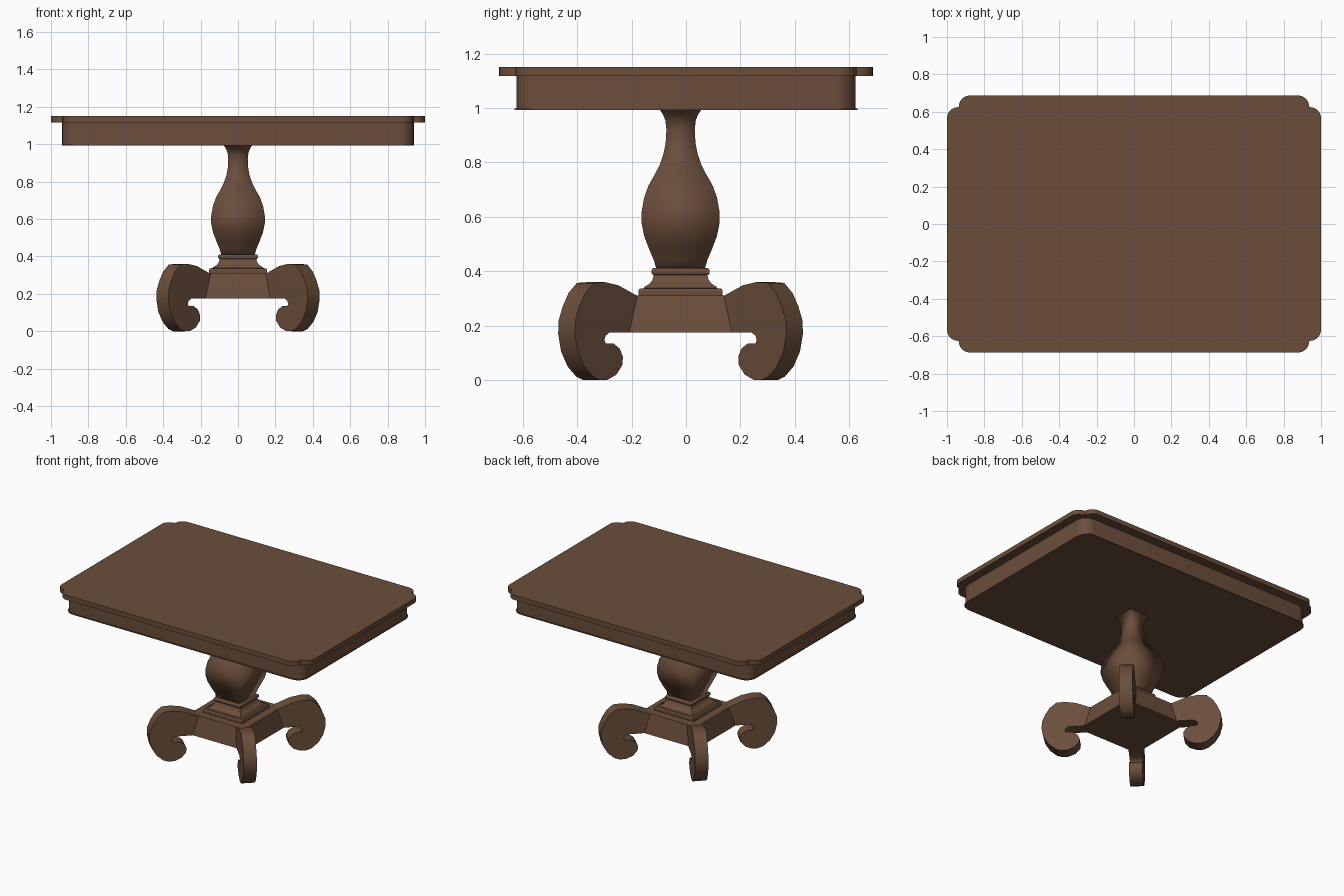
import bpy, bmesh, math
from mathutils import Matrix, Vector

cube = bpy.data.objects.get("Cube")
if cube:
    bpy.data.objects.remove(cube, do_unlink=True)

# One brown wood for the whole table
wood = bpy.data.materials.new("brown_wood")
wood.use_nodes = True
colour = (0.147, 0.076, 0.044, 1)
wood.diffuse_color = colour
bsdf = next(n for n in wood.node_tree.nodes if n.type == 'BSDF_PRINCIPLED')
bsdf.inputs["Base Color"].default_value = colour
bsdf.inputs["Roughness"].default_value = 0.7

BASE_Y = -0.02


def finish(name, bm, smooth_angle=None):
    """Turn a bmesh into an object, smooth below the given angle."""
    bmesh.ops.recalc_face_normals(bm, faces=bm.faces)
    mesh = bpy.data.meshes.new(name)
    bm.to_mesh(mesh)
    bm.free()
    mesh.materials.append(wood)
    obj = bpy.data.objects.new(name, mesh)
    bpy.context.collection.objects.link(obj)
    if smooth_angle:
        bpy.ops.object.select_all(action='DESELECT')
        obj.select_set(True)
        bpy.context.view_layer.objects.active = obj
        bpy.ops.object.shade_smooth_by_angle(angle=math.radians(smooth_angle))
    return obj


def prism(name, outline, direction, smooth_angle=None):
    """Extrude a closed outline of 3D points along a direction."""
    bm = bmesh.new()
    face = bm.faces.new([bm.verts.new(p) for p in outline])
    out = bmesh.ops.extrude_face_region(bm, geom=[face])
    moved = [g for g in out["geom"] if isinstance(g, bmesh.types.BMVert)]
    bmesh.ops.translate(bm, verts=moved, vec=direction)
    return finish(name, bm, smooth_angle)


def square_turning(name, profile, smooth_angle):
    """Stack square sections given as (half width, height)."""
    bm = bmesh.new()
    rings = [[bm.verts.new((sx * h, BASE_Y + sy * h, z))
              for sx, sy in ((-1, -1), (1, -1), (1, 1), (-1, 1))]
             for h, z in profile]
    for low, high in zip(rings, rings[1:]):
        for i in range(4):
            j = (i + 1) % 4
            bm.faces.new((low[i], low[j], high[j], high[i]))
    bm.faces.new(rings[0])
    bm.faces.new(rings[-1])
    return finish(name, bm, smooth_angle)


def arc(cx, cy, radius, steps=6):
    return [(cx + radius * math.cos(math.pi / 2 * i / steps),
             cy + radius * math.sin(math.pi / 2 * i / steps))
            for i in range(steps + 1)]


def four_corners(quarter, z):
    """Mirror a quarter outline, running from +x to +y, into a full one."""
    pts = list(quarter)
    pts += [(-x, y) for x, y in reversed(quarter)]
    pts += [(-x, -y) for x, y in quarter]
    pts += [(x, -y) for x, y in reversed(quarter)]
    return [(x, y, z) for x, y in pts]


# Table top with double-rounded corners
top_corner = arc(0.94, 0.565, 0.06) + arc(0.877, 0.627, 0.06)
prism("table_top", four_corners(top_corner, 1.117), (0, 0, 0.033), 30)

# Apron and the thin lip under it
prism("apron", four_corners(arc(0.86, 0.543, 0.08), 0.995), (0, 0, 0.122), 30)
prism("apron_lip", four_corners(arc(0.865, 0.553, 0.077), 0.992), (0, 0, 0.006), 30)

# Square baluster column with a soft swelling
square_turning("column", [
    (0.087, 0.40), (0.098, 0.44), (0.115, 0.48), (0.134, 0.53), (0.144, 0.58),
    (0.143, 0.62), (0.134, 0.67), (0.118, 0.715), (0.095, 0.755), (0.077, 0.79),
    (0.063, 0.83), (0.055, 0.87), (0.052, 0.92), (0.056, 0.955), (0.064, 0.975),
    (0.076, 0.993)], 95)

# Collar, cove and plinth below the column
square_turning("collar", [
    (0.101, 0.386), (0.107, 0.392), (0.107, 0.404), (0.101, 0.411)], 50)
square_turning("cove", [
    (0.136, 0.335), (0.132, 0.343), (0.115, 0.353), (0.103, 0.368), (0.098, 0.388)], 40)
square_turning("plinth", [
    (0.155, 0.305), (0.155, 0.328), (0.150, 0.336), (0.130, 0.338)], 30)

# Splayed hub joining the legs
square_turning("hub", [(0.243, 0.175), (0.215, 0.31)], 30)

# Scrolled legs on the diagonals, as (distance from centre, height)
scroll = [
    (0.22, 0.30), (0.27, 0.312), (0.31, 0.328), (0.36, 0.348), (0.43, 0.36),
    (0.487, 0.357), (0.53, 0.32), (0.56, 0.27), (0.58, 0.22), (0.583, 0.17),
    (0.568, 0.105), (0.535, 0.05), (0.49, 0.012), (0.455, 0.0), (0.415, 0.001),
    (0.37, 0.02), (0.34, 0.055), (0.337, 0.085), (0.353, 0.115), (0.385, 0.134),
    (0.425, 0.135), (0.432, 0.147), (0.425, 0.163), (0.405, 0.175), (0.22, 0.175)]
LEG_WIDTH = 0.088
angle = math.radians(46)
for name, turn in (("back_left_leg", angle), ("back_right_leg", math.pi - angle),
                   ("front_right_leg", math.pi + angle), ("front_left_leg", -angle)):
    place = Matrix.Translation((0, BASE_Y, 0)) @ Matrix.Rotation(turn, 4, 'Z')
    outline = [place @ Vector((r, -LEG_WIDTH / 2, z)) for r, z in scroll]
    prism(name, outline, place.to_3x3() @ Vector((0, LEG_WIDTH, 0)), 40)
